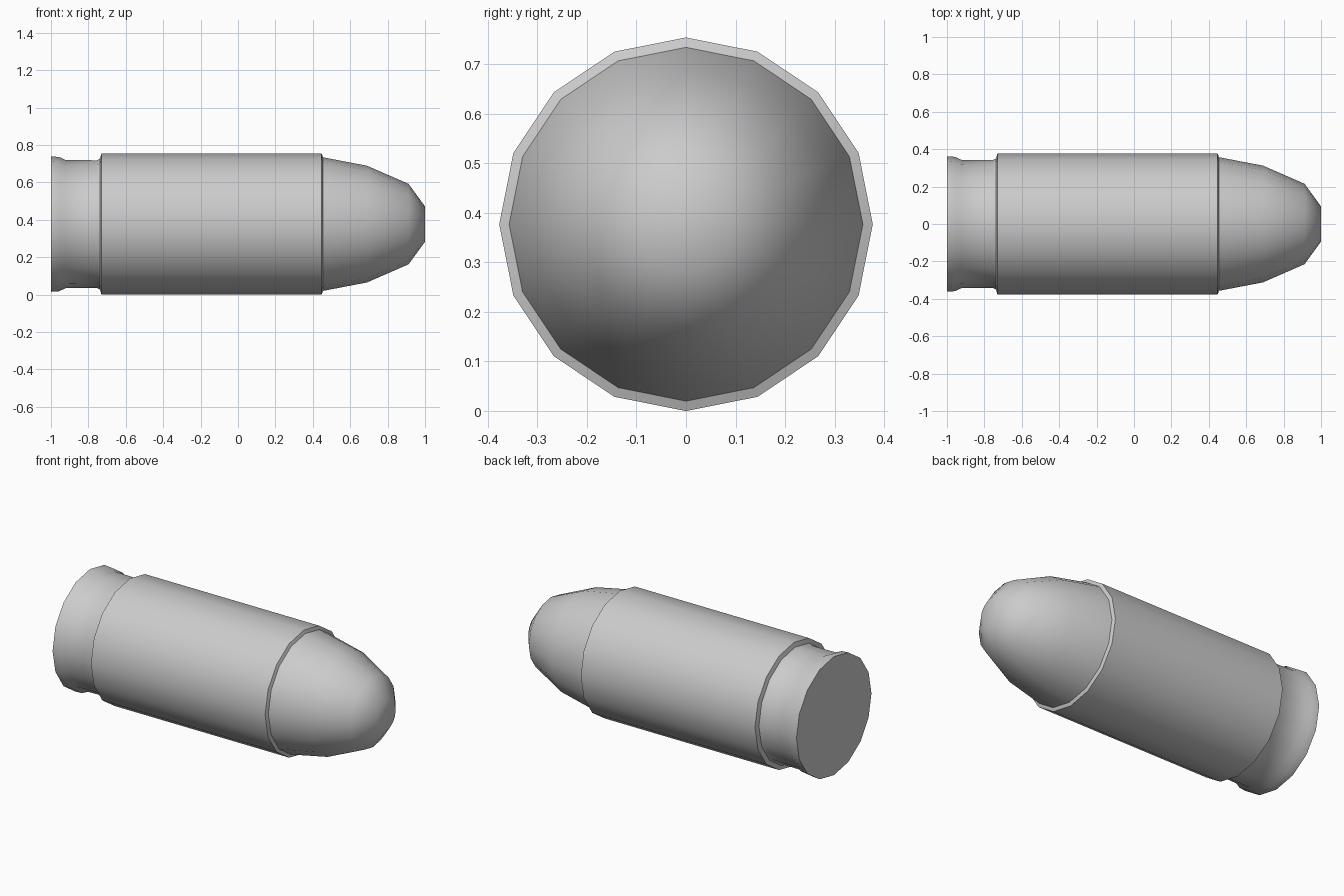
import bpy, bmesh, math

if "Cube" in bpy.data.objects:
    bpy.data.objects.remove(bpy.data.objects["Cube"])

SIDES = 16
AXIS_Z = 0.377


def lathe(name, profile, cap_start=False, cap_end=False):
    """Revolve (x, radius) points about the x axis."""
    bm = bmesh.new()
    rings = []
    for x, r in profile:
        rings.append([bm.verts.new((x,
                                    r * math.sin(2 * math.pi * i / SIDES),
                                    r * math.cos(2 * math.pi * i / SIDES)))
                      for i in range(SIDES)])
    for a, b in zip(rings, rings[1:]):
        for i in range(SIDES):
            j = (i + 1) % SIDES
            bm.faces.new((a[i], b[i], b[j], a[j]))
    if cap_start:
        bm.faces.new(rings[0])
    if cap_end:
        bm.faces.new(rings[-1][::-1])
    # Make every normal point outward
    bm.normal_update()
    for f in bm.faces:
        c = f.calc_center_median()
        out = f.normal.y * c.y + f.normal.z * c.z
        if abs(out) < 1e-5:
            out = f.normal.x * c.x
        if out < 0:
            f.normal_flip()
    mesh = bpy.data.meshes.new(name)
    bm.to_mesh(mesh)
    bm.free()
    obj = bpy.data.objects.new(name, mesh)
    obj.location.z = AXIS_Z
    bpy.context.collection.objects.link(obj)
    bpy.ops.object.select_all(action='DESELECT')
    obj.select_set(True)
    bpy.context.view_layer.objects.active = obj
    bpy.ops.object.shade_smooth_by_angle(angle=math.radians(42))
    return obj


# Case: flat base, rim, extraction groove, straight wall and mouth lip
lathe("case", [(-1.0, 0.362), (-0.957, 0.359), (-0.922, 0.343),
               (-0.755, 0.341), (-0.738, 0.350), (-0.730, 0.377),
               (0.447, 0.377), (0.455, 0.357)], cap_start=True)

# Rounded projectile with a small flat tip
lathe("projectile", [(0.455, 0.357), (0.69, 0.312), (0.912, 0.215),
                     (1.0, 0.094)], cap_end=True)
